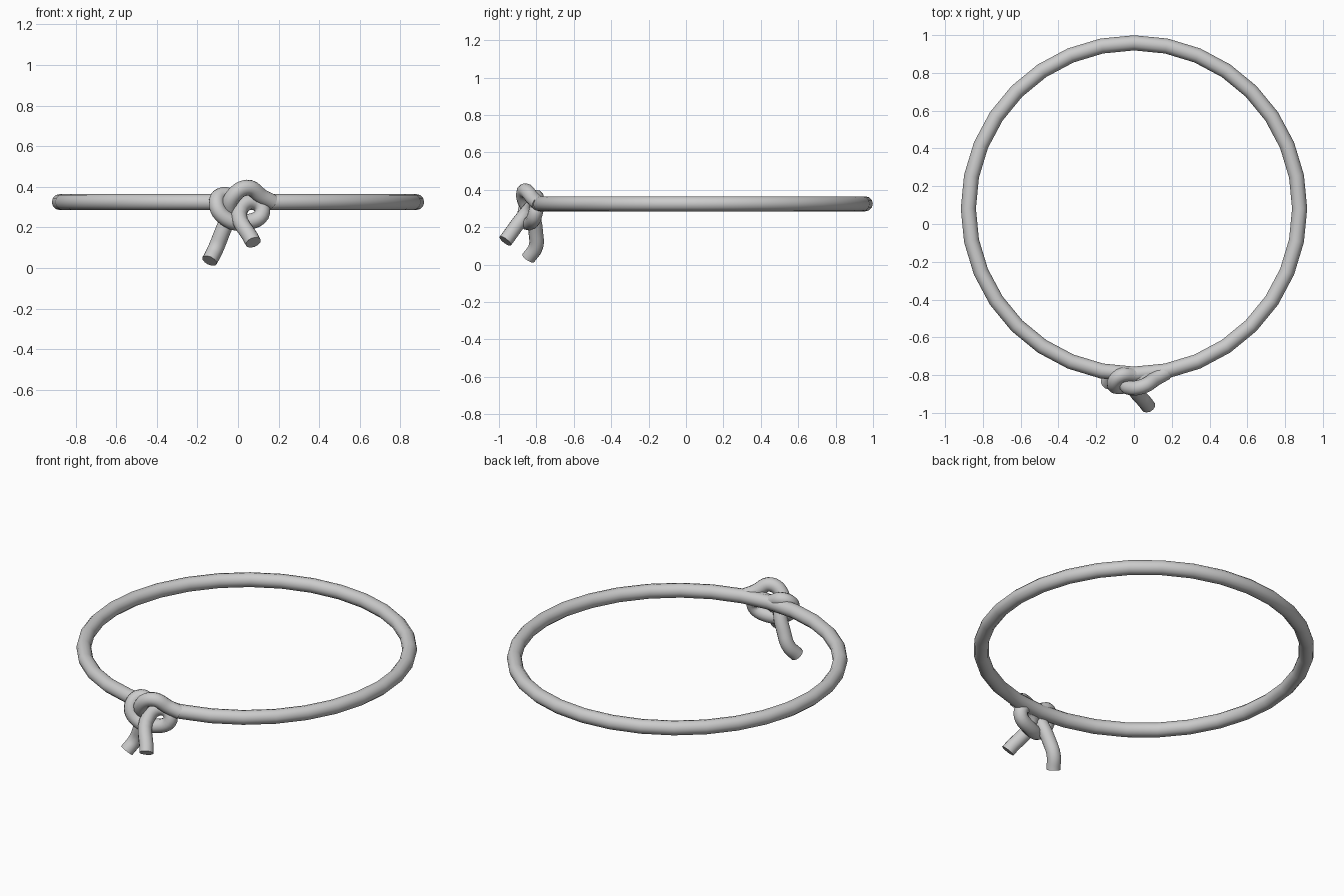
import bpy
from math import radians

if "Cube" in bpy.data.objects:
    bpy.data.objects.remove(bpy.data.objects["Cube"])

R = 0.039


def smooth(obj):
    bpy.ops.object.select_all(action='DESELECT')
    obj.select_set(True)
    bpy.context.view_layer.objects.active = obj
    bpy.ops.object.shade_smooth_by_angle(angle=radians(40))


def rope(name, points):
    curve = bpy.data.curves.new(name, 'CURVE')
    curve.dimensions = '3D'
    curve.bevel_depth = R
    curve.bevel_resolution = 4
    curve.resolution_u = 6
    curve.use_fill_caps = True
    spline = curve.splines.new('BEZIER')
    spline.bezier_points.add(len(points) - 1)
    for bp, co in zip(spline.bezier_points, points):
        bp.co = co
        bp.handle_left_type = bp.handle_right_type = 'AUTO'
    obj = bpy.data.objects.new(name, curve)
    bpy.context.collection.objects.link(obj)
    bpy.ops.object.select_all(action='DESELECT')
    obj.select_set(True)
    bpy.context.view_layer.objects.active = obj
    bpy.ops.object.convert(target='MESH')
    smooth(bpy.context.object)


# Large loop of rope
bpy.ops.mesh.primitive_torus_add(major_segments=32, minor_segments=12,
                                 major_radius=0.877, minor_radius=R + 0.001,
                                 location=(0, 0.082, 0.325))
ring = bpy.context.object
ring.name = "rope_ring"
smooth(ring)

# Strand with the left and lower loop, ending in the front tail
rope("knot_front_strand", [
    (0.00, -0.80, 0.33), (-0.075, -0.805, 0.36), (-0.105, -0.85, 0.315),
    (-0.06, -0.86, 0.245), (0.04, -0.83, 0.225), (0.12, -0.805, 0.275),
    (0.08, -0.80, 0.325), (0.01, -0.845, 0.285), (0.075, -0.966, 0.126)])

# Strand arching over the knot, ending in the hanging tail
rope("knot_arch_strand", [
    (0.17, -0.787, 0.325), (0.12, -0.815, 0.35), (0.045, -0.86, 0.396),
    (-0.03, -0.865, 0.345), (-0.045, -0.82, 0.26), (-0.08, -0.803, 0.17),
    (-0.11, -0.803, 0.095), (-0.14, -0.842, 0.036)])
